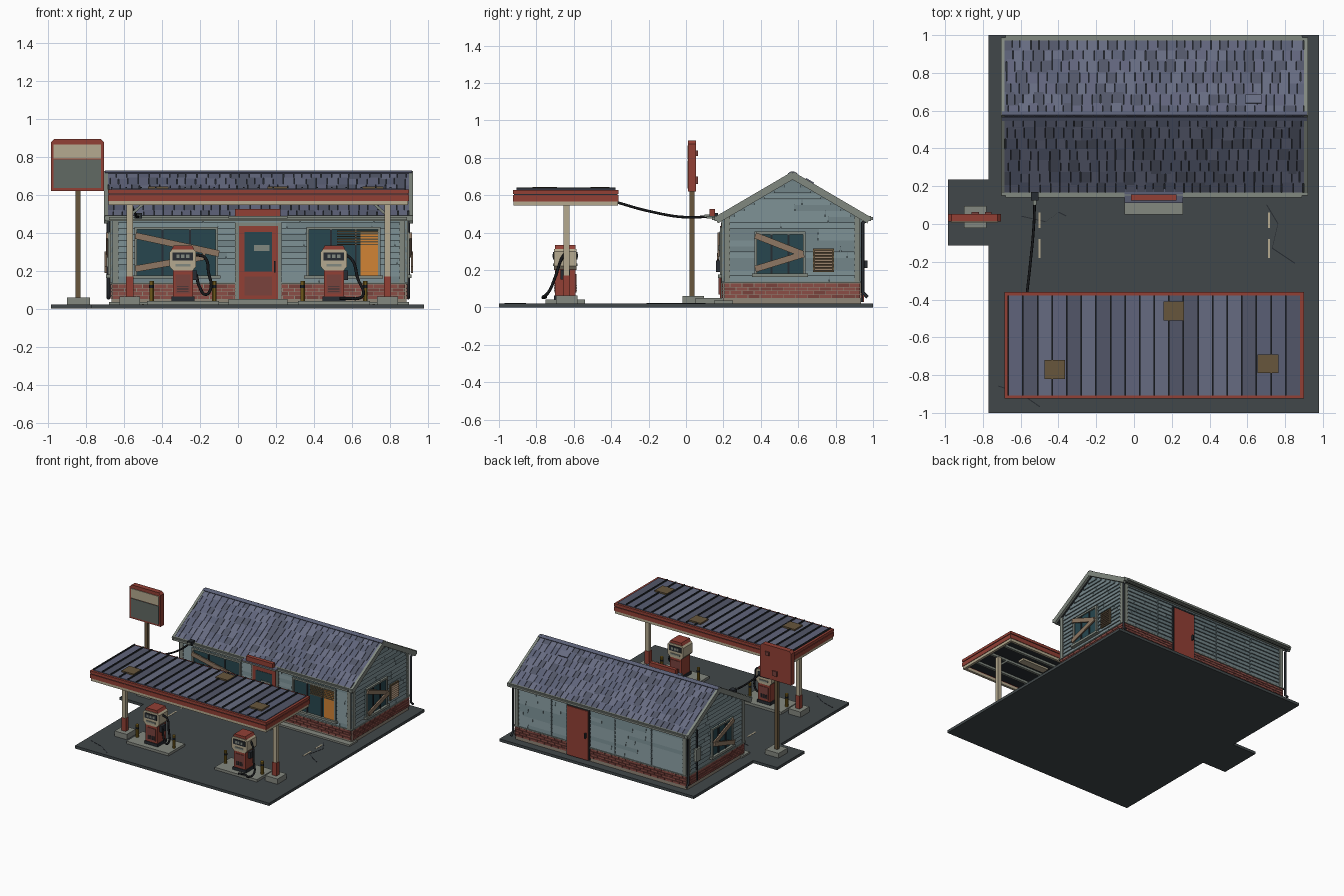
import bpy, bmesh, math, random
from mathutils import Matrix, Vector

if "Cube" in bpy.data.objects:
    bpy.data.objects.remove(bpy.data.objects["Cube"])
random.seed(4)

ASPHALT, SIDING, SIDING2, BRICK, BRICK2 = '43494b', '75868a', '6a7b7f', '8a4f48', '79443f'
RED, CREAM, TRIM, DARK, GLASS = '914238', 'b3a88e', '80877f', '2c3035', '2b4850'
ORANGE, WOOD, RUST, CONCRETE, BLACK, YELLOW = 'd08238', '8d7763', '67573f', '83877f', '1c1d1f', '8c7029'
SHINGLES = ['5a5f74', '666b80', '535768', '60647a']

def material(h):
    m = bpy.data.materials.get('c_' + h)
    if not m:
        m = bpy.data.materials.new('c_' + h)
        m.diffuse_color = [(int(h[i:i + 2], 16) / 255) ** 2.2 for i in (0, 2, 4)] + [1]
        m.use_nodes = True
        m.node_tree.nodes["Principled BSDF"].inputs["Base Color"].default_value = m.diffuse_color
    return m

class Part:
    """Collects boxes and prisms into one named object."""
    def __init__(self, name):
        self.name, self.bm, self.cols = name, bmesh.new(), []
    def faces(self, verts, idx, col, M):
        if col not in self.cols:
            self.cols.append(col)
        vs = [self.bm.verts.new(M @ Vector(v)) for v in verts]
        for f in idx:
            self.bm.faces.new([vs[i] for i in f]).material_index = self.cols.index(col)
    def prism(self, pts, axis, a0, a1, col, M=Matrix()):
        n = len(pts)
        put = {'x': lambda p, a: (a, *p), 'y': lambda p, a: (p[0], a, p[1]), 'z': lambda p, a: (*p, a)}[axis]
        idx = [range(n), range(n, 2 * n)] + [(i, (i + 1) % n, n + (i + 1) % n, n + i) for i in range(n)]
        self.faces([put(p, a) for a in (a0, a1) for p in pts], idx, col, M)
    def box(self, x0, x1, y0, y1, z0, z1, col, M=Matrix(), top=None):
        t = y1 if top is None else top      # top: tilts the y1 face, for lapped boards
        self.prism([(y0, z0), (y1, z0), (t, z1), (y0, z1)], 'x', x0, x1, col, M)
    def cyl(self, x, y, r, z0, z1, col, n=10):
        self.prism([(x + r * math.cos(i * math.tau / n), y + r * math.sin(i * math.tau / n)) for i in range(n)], 'z', z0, z1, col)
    def done(self):
        bmesh.ops.recalc_face_normals(self.bm, faces=self.bm.faces)
        me = bpy.data.meshes.new(self.name)
        self.bm.to_mesh(me); self.bm.free()
        for c in self.cols:
            me.materials.append(material(c))
        ob = bpy.data.objects.new(self.name, me)
        bpy.context.collection.objects.link(ob)

def tube(name, pts, r, col, smooth=True):
    cu = bpy.data.curves.new(name, 'CURVE')
    cu.dimensions, cu.bevel_depth, cu.bevel_resolution, cu.use_fill_caps = '3D', r, 2, True
    cu.resolution_u = 6
    s = cu.splines.new('BEZIER' if smooth else 'POLY')
    seq = s.bezier_points if smooth else s.points
    seq.add(len(pts) - 1)
    for b, p in zip(seq, pts):
        if smooth:
            b.co = p; b.handle_left_type = b.handle_right_type = 'AUTO'
        else:
            b.co = (*p, 1)
    cu.materials.append(material(col))
    ob = bpy.data.objects.new(name, cu)
    bpy.context.collection.objects.link(ob)
    bpy.ops.object.select_all(action='DESELECT')
    ob.select_set(True); bpy.context.view_layer.objects.active = ob
    bpy.ops.object.convert(target='MESH')

def frame(u, o, w, org):
    M = Matrix((u, o, w)).transposed().to_4x4()
    M.translation = org
    return M

# ground with sign apron, painted lines and cracks
X0, X1, Y0, Y1, YR, ZR = -0.66, 0.88, 0.205, 0.93, 0.57, 0.73
p = Part('ground_slab')
p.prism([(-.77, -1), (.98, -1), (.98, 1), (-.77, 1), (-.77, .235), (-.985, .235), (-.985, -.115), (-.77, -.115)], 'z', 0, .022, ASPHALT)
for x in (-.5, .715):
    p.box(x - .006, x + .006, -.02, .06, .022, .024, CREAM)
    p.box(x - .006, x + .006, -.18, -.08, .022, .024, CREAM)
for pts in ([(.70, .10), (.76, .0), (.73, -.13), (.85, -.21)], [(-.6, .04), (-.47, .01), (-.40, .06), (-.36, .04)], [(-.72, -.86), (-.6, -.9), (-.5, -.97)]):
    for (a, b), (c, d) in zip(pts, pts[1:]):
        p.prism([(a, b), (c, d), (c + .004, d + .004), (a + .004, b + .004)], 'z', .022, .0235, DARK)
p.done()
p = Part('walkway_and_step')
p.box(X0 - .02, X1 + .02, .15, .25, .022, .036, CONCRETE)
p.box(-.05, .26, .05, .21, .022, .05, CONCRETE)
p.done()

# building core, then bricks and lapped siding on four wall frames (u along, out, up)
p = Part('building_core')
p.prism([(Y0, .022), (Y1, .022), (Y1, .485), (YR, .70), (Y0, .485)], 'x', X0, X1, SIDING2)
p.done()
UP = (0, 0, 1)
walls = {'front': (frame((1, 0, 0), (0, -1, 0), UP, (0, Y0, 0)), X0, X1), 'back': (frame((1, 0, 0), (0, 1, 0), UP, (0, Y1, 0)), X0, X1),
         'right': (frame((0, 1, 0), (1, 0, 0), UP, (X1, 0, 0)), Y0, Y1), 'left': (frame((0, 1, 0), (-1, 0, 0), UP, (X0, 0, 0)), Y0, Y1)}
for side, (M, a, b) in walls.items():
    p = Part(side + '_bricks')
    p.box(a, b, 0, .006, .022, .13, '8f8577', M)
    for r in range(4):
        u = a - (r % 2) * .032
        while u < b:
            p.box(max(u, a), min(u + .06, b), 0, .012, .05 + r * .02, .067 + r * .02, random.choice((BRICK, BRICK, BRICK2)), M)
            u += .064
    p.box(a - .012, b + .012, 0, .016, .13, .138, TRIM, M)
    p.done()
    p = Part(side + '_siding')
    z, h = .138, .0315
    while z < .68:
        lo, hi = a, b
        if side in ('front', 'back'):
            if z > .46: break
        elif z + h > .485:
            w = (.70 - z - h) / .59
            lo, hi = YR - w, YR + w
            if w < .02: break
        u = lo
        while u < hi:
            e = min(hi, u + random.uniform(.25, .6))
            p.box(u, e - (.003 if e < hi else 0), 0, .011, z, z + h - .001, random.choice((SIDING, SIDING, SIDING2)), M, .003)
            u = e
        z += h
    for u in (a, b - .03):
        p.box(u, u + .03, 0, .014, .138, .485, TRIM, M)
    if side == 'back':
        for u in (-.35, -.02, .55):
            p.box(u, u + .008, 0, .013, .138, .48, SIDING2, M)
    p.done()

def window(name, side, u0, u1, z0, z1, mull):
    M, p = walls[side][0], Part(name)
    p.box(u0, u1, 0, .013, z0, z1, GLASS, M)
    t = .014
    for q in ((u0, u0 + t, z0, z1), (u1 - t, u1, z0, z1), (u0, u1, z1 - t, z1)):
        p.box(q[0], q[1], 0, .024, q[2], q[3], TRIM, M)
    p.box(u0 - .012, u1 + .012, 0, .034, z0 - .012, z0 + .006, TRIM, M)
    for i in range(1, mull):
        u = u0 + (u1 - u0) * i / mull
        p.box(u - .005, u + .005, 0, .02, z0, z1, DARK, M)
    return p, M

def plank(p, M, u0, z0, u1, z1, w=.034, o=.024):
    L, R = math.hypot(u1 - u0, z1 - z0), Matrix.Rotation(-math.atan2(z1 - z0, u1 - u0), 4, 'Y')
    p.box(0, L, o, o + .012, -w / 2, w / 2, WOOD, M @ Matrix.Translation((u0, 0, z0)) @ R)

# windows with boards, blinds and a lit pane
p, M = window('front_left_window', 'front', -.545, -.105, .17, .43, 3)
plank(p, M, -.54, .385, -.10, .29); plank(p, M, -.54, .21, -.17, .275, o=.028); p.done()
p, M = window('front_right_window', 'front', .36, .75, .17, .43, 3)
p.box(.645, .736, .01, .017, .176, .40, ORANGE, M)
for i in range(6):
    p.box(.52, .736, .012, .021, .335 + i * .014, .342 + i * .014, RUST, M)
p.done()
for side in ('right', 'left'):
    p, M = window(side + '_window', side, .365, .64, .175, .405, 3)
    plank(p, M, .37, .385, .625, .285); plank(p, M, .37, .205, .63, .285, o=.03); p.done()
p, M = Part('wall_vent'), walls['right'][0]
p.box(.68, .79, 0, .016, .19, .315, RUST, M)
for i in range(7):
    p.box(.688, .782, .016, .026, .198 + i * .016, .208 + i * .016, WOOD, M, .018)
p.done()
p, M = Part('meter_box'), walls['left'][0]
p.box(.79, .85, 0, .03, .22, .32, TRIM, M)
p.box(.815, .825, 0, .018, .06, .47, DARK, M)
p.done()

# doors and entrance awning
p, M = Part('front_door'), walls['front'][0]
p.box(-.015, .23, 0, .018, .05, .455, TRIM, M)
p.box(.005, .21, 0, .024, .05, .435, RED, M)
p.box(.035, .18, 0, .027, .195, .405, GLASS, M)
p.box(.035, .18, 0, .03, .07, .17, BRICK2, M)
p.box(.085, .165, 0, .031, .305, .335, TRIM, M)
p.box(.19, .198, .02, .045, .19, .25, DARK, M)
p.done()
p = Part('entrance_awning')
p.box(-.05, .26, .0, .095, .475, .487, TRIM, M)
p.box(-.05, .26, .0, .095, .487, .49, SHINGLES[0], M, .05)
p.box(-.015, .225, .05, .08, .487, .525, RED, M)
p.done()
p, M = Part('back_door'), walls['back'][0]
p.box(.205, .415, 0, .017, .03, .44, DARK, M)
p.box(.215, .405, 0, .023, .03, .43, RED, M)
p.box(.23, .24, .02, .04, .21, .25, DARK, M)
p.done()

# pitched roof: deck, shingles, rakes, fascia and gutters
ang = math.atan(.585)
c, s = math.cos(ang), math.sin(ang)
L = .41 / c
p, sh = Part('roof_deck'), Part('roof_shingles')
for d in (-1, 1):
    M = frame((1, 0, 0), (0, d * c, -s), (0, d * s, c), (0, YR, ZR - .012))
    p.box(-.69, .91, 0, L, -.02, -.002, DARK, M)
    for x in (-.705, .90):
        p.box(x, x + .02, 0, L + .005, -.03, .008, TRIM, M)
    ye = YR + d * .41
    p.box(-.70, .92, ye - .008, ye + .008, .462, .49, TRIM)
    p.box(-.68, .89, min(ye, ye + d * .02), max(ye, ye + d * .02), .468, .484, TRIM)
    p.box(X0, X1, min(ye, YR + d * .35), max(ye, YR + d * .35), .468, .474, TRIM)
    for r in range(7):
        x = -.69 - random.uniform(0, .04)
        while x < .90:
            w = random.uniform(.04, .062)
            d1 = (r + 1) * L / 7 + random.choice((0, 0, .01))
            N = M @ Matrix.Translation((0, r * L / 7, 0)) @ Matrix.Rotation(.06, 4, 'X')
            if min(x + w, .90) - max(x, -.686) > .008:
                sh.box(max(x, -.686), min(x + w - .003, .90), -.006, d1 - r * L / 7, -.004, .006, random.choice(SHINGLES), M @ Matrix.Translation((0, r * L / 7, .0)))
            x += w
    p.box(-.70, .915, 0, .022, .002, .012, SHINGLES[0], M)
    if d == 1:
        sh.box(.59, .675, .075, .125, .005, .014, SHINGLES[1], M)
p.done(); sh.done()
for n, x in (('left', X0 - .022), ('right', X1 + .016)):
    tube(n + '_downpipe', [(x, .975, .475), (x, .945, .45), (x, .945, .08), (x, .97, .055)], .009, DARK, False)

# forecourt canopy
CX0, CX1, CY0, CY1 = -.685, .90, -.925, -.36
p = Part('canopy')
for g, z0, z1, col in ((0, .567, .60, RED), (.005, .60, .606, DARK), (0, .606, .627, RED), (.004, .545, .567, CREAM)):
    for y0 in (CY0 + g, CY1 - .02 - g):
        p.box(CX0 + g, CX1 - g, y0, y0 + .02, z0, z1, col)
    for x0 in (CX0 + g, CX1 - .02 - g):
        p.box(x0, x0 + .02, CY0 + g + .02, CY1 - g - .02, z0, z1, col)
p.box(CX0 + .015, CX1 - .015, CY0 + .015, CY1 - .015, .575, .622, DARK)
for y in (-.80, -.64, -.48):
    p.box(CX0 + .02, CX1 - .02, y - .01, y + .01, .557, .576, TRIM)
for x in (-.29, .505):
    p.box(x - .12, x + .12, -.60, -.54, .56, .576, CREAM)
n, w = 20, (CX1 - CX0 - .04) / 20
for i in range(n):
    x = CX0 + .02 + i * w
    p.box(x, x + w, CY0 + .018, CY1 - .018, .622, .632, random.choice(SHINGLES))
    p.box(x - .004, x + .004, CY0 + .018, CY1 - .018, .63, .642, DARK)
for x, y in ((-.42, -.77), (.21, -.46), (.71, -.74)):
    p.box(x - .055, x + .055, y - .05, y + .05, .632, .644, RUST)
p.done()
for n, x, d in (('left', -.57, 1), ('right', .787, -1)):
    p = Part(n + '_canopy_column')
    p.box(x - .055, x + .055, -.695, -.58, .022, .065, CONCRETE)
    p.box(x - .019, x + .019, -.657, -.619, .065, .17, RED)
    p.box(x - .016, x + .016, -.654, -.622, .17, .56, CREAM)
    p.prism([(x, .48), (x, .50), (x + d * .07, .56), (x + d * .09, .56)], 'y', -.645, -.63, TRIM)
    p.done()

# pumps on islands with bollards and hoses
for n, x in (('left', -.29), ('right', .505)):
    p = Part(n + '_pump_island')
    p.box(x - .19, x + .19, -.75, -.54, .022, .042, CONCRETE)
    for dx in (-.165, .165):
        p.cyl(x + dx, -.645, .012, .042, .11, YELLOW)
        p.cyl(x + dx, -.645, .0125, .11, .125, DARK)
        p.cyl(x + dx, -.645, .012, .125, .145, YELLOW)
    p.done()
    p = Part(n + '_fuel_pump')
    p.box(x - .06, x + .06, -.705, -.585, .042, .065, DARK)
    p.box(x - .053, x + .053, -.70, -.59, .065, .205, RED)
    p.box(x - .04, x + .04, -.704, -.586, .08, .18, BRICK2)
    for i in range(4):
        p.box(x - .03, x + .03, -.707, -.583, .09 + i * .008, .094 + i * .008, DARK)
    prof = [(.05, .2), (.07, .222), (.07, .298), (.058, .312)]
    p.prism([(x + a, b) for a, b in prof] + [(x - a, b) for a, b in reversed(prof)], 'y', -.705, -.585, CREAM)
    p.prism([(x - .06, .312), (x + .06, .312), (x + .048, .333), (x - .048, .333)], 'y', -.70, -.59, RED)
    p.box(x - .054, x + .054, -.71, -.58, .255, .296, DARK)
    for i in (-1, 0, 1):
        p.box(x + i * .026 - .009, x + i * .026 + .009, -.713, -.577, .266, .286, TRIM)
    p.box(x - .04, x + .04, -.71, -.58, .222, .235, TRIM)
    p.box(x + .053, x + .075, -.67, -.62, .15, .20, DARK)
    p.done()
    pts = [(.065, -.65, .285), (.115, -.66, .27), (.135, -.67, .19), (.145, -.68, .10), (.12, -.68, .075), (.09, -.67, .11), (.07, -.65, .18)]
    if n == 'right':
        pts = [(.065, -.65, .285), (.10, -.67, .25), (.125, -.70, .16), (.155, -.74, .075), (.13, -.765, .055), (.08, -.75, .055), (.03, -.76, .055)]
    tube(n + '_pump_hose', [(x + a, b, z) for a, b, z in pts], .008, BLACK)

# roadside sign
p = Part('pole_sign')
p.box(-.90, -.78, -.02, .095, .022, .06, CONCRETE)
p.box(-.855, -.83, .02, .045, .06, .63, RUST)
ch = .018
p.prism([(-.985, .62), (-.705, .62), (-.705, .893 - ch), (-.705 - ch, .893), (-.985 + ch, .893), (-.985, .893 - ch)], 'y', .012, .054, RED)
p.box(-.97, -.72, .007, .015, .79, .865, CREAM)
p.box(-.97, -.72, .007, .015, .635, .785, '616963')
p.box(-.79, -.755, .054, .064, .81, .84, BRICK2)
p.box(-.86, -.82, .054, .064, .66, .70, BRICK2)
p.done()

# cable from the eave to the canopy
tube('overhead_cable', [(-.525, .16, .49), (-.53, .0, .482), (-.548, -.2, .515), (-.567, -.37, .562)], .007, BLACK)
p = Part('cable_bracket')
p.box(-.545, -.505, .125, .17, .475, .505, DARK)
p.box(-.535, -.515, .10, .125, .484, .496, TRIM)
p.done()
